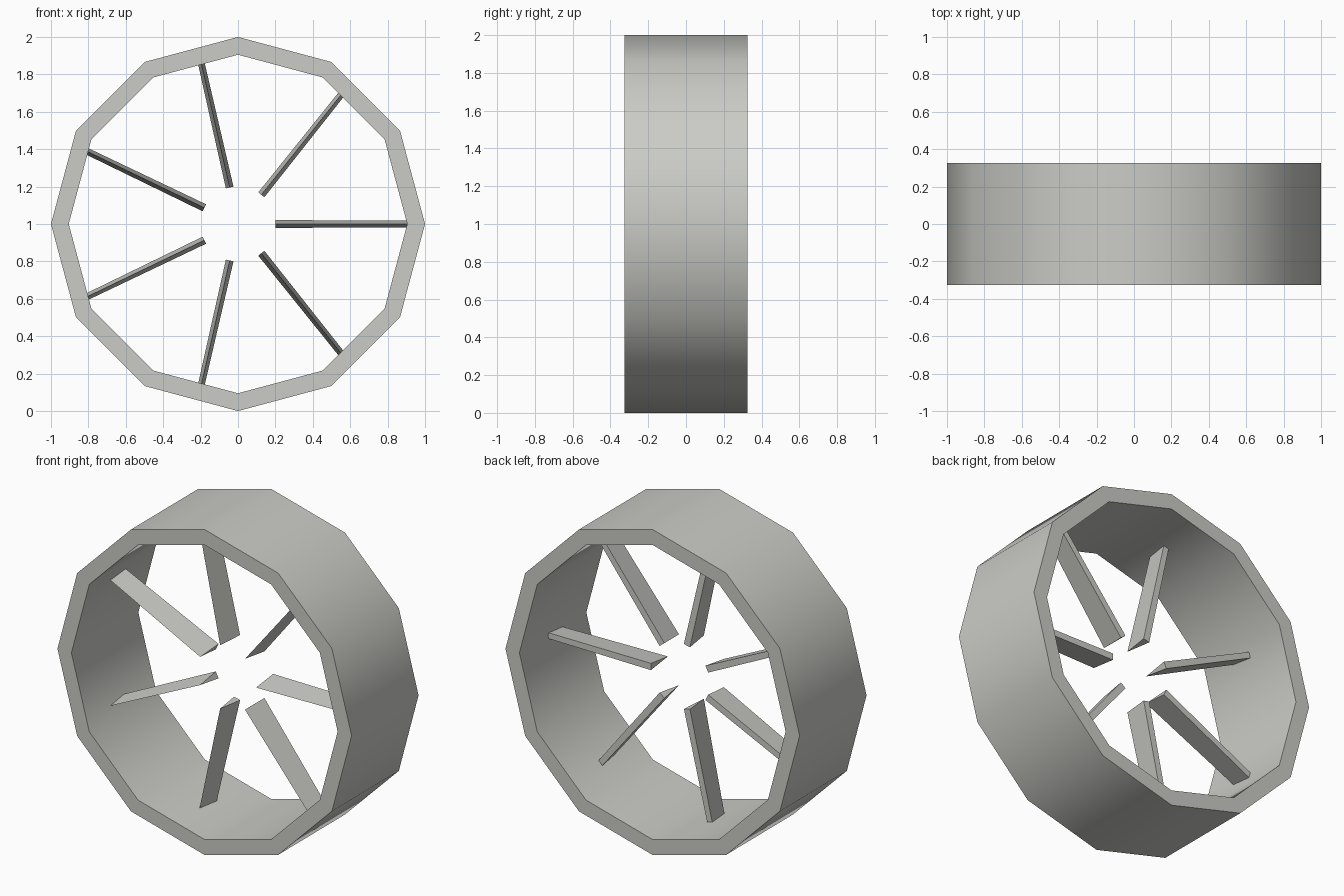
import bpy, bmesh, math
from mathutils import Matrix

if "Cube" in bpy.data.objects:
    bpy.data.objects.remove(bpy.data.objects["Cube"])

grey = bpy.data.materials.new("warm_grey")
grey.diffuse_color = (0.6, 0.6, 0.57, 1)
grey.use_nodes = True
grey.node_tree.nodes["Principled BSDF"].inputs["Base Color"].default_value = grey.diffuse_color


def make_object(name, bm):
    bmesh.ops.recalc_face_normals(bm, faces=bm.faces)
    mesh = bpy.data.meshes.new(name)
    bm.to_mesh(mesh)
    bm.free()
    mesh.materials.append(grey)
    obj = bpy.data.objects.new(name, mesh)
    bpy.context.collection.objects.link(obj)
    return obj


# Twelve-sided open rim: a rectangular profile carried around the y axis
SIDES, HALF_WIDTH = 12, 0.325
PROFILE = [(1.0, -HALF_WIDTH), (1.0, HALF_WIDTH), (0.905, HALF_WIDTH), (0.905, -HALF_WIDTH)]
bm = bmesh.new()
loops = []
for i in range(SIDES):
    a = math.tau * i / SIDES
    loops.append([bm.verts.new((r * math.cos(a), y, 1 + r * math.sin(a))) for r, y in PROFILE])
for i in range(SIDES):
    p, q = loops[i], loops[(i + 1) % SIDES]
    for j in range(4):
        k = (j + 1) % 4
        bm.faces.new((p[j], p[k], q[k], q[j]))
rim = make_object("rim", bm)
bpy.context.view_layer.objects.active = rim
rim.select_set(True)
bpy.ops.object.shade_smooth_by_angle(angle=math.radians(40))
rim.select_set(False)

# Seven tapered three-sided vanes, thin edge to the front
VANES = 7
for i in range(VANES):
    bm = bmesh.new()
    ends = []
    for x, size in ((0.2, 0.11), (0.91, 0.094)):
        half = size * 0.19
        ends.append([bm.verts.new(c) for c in
                     ((x, -size, 0), (x, size / 2, half), (x, size / 2, -half))])
    inner, outer = ends
    bm.faces.new(inner)
    bm.faces.new(outer)
    for j in range(3):
        k = (j + 1) % 3
        bm.faces.new((inner[j], inner[k], outer[k], outer[j]))
    turn = Matrix.Rotation(-math.tau * i / VANES, 4, 'Y')
    bm.transform(Matrix.Translation((0, 0, 1)) @ turn)
    make_object(f"vane_{i + 1}", bm)
